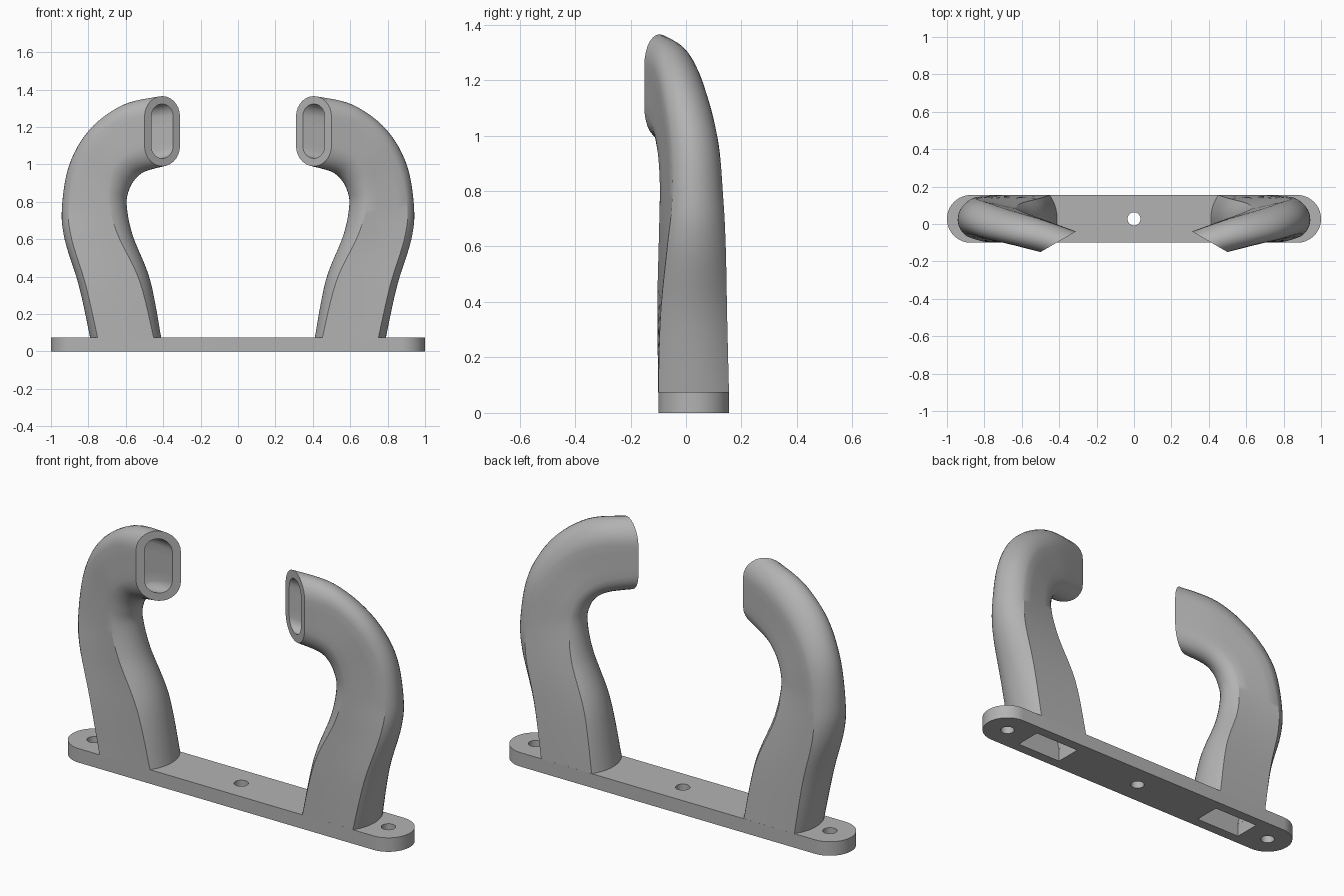
import bpy, bmesh, math
from mathutils import Vector

if "Cube" in bpy.data.objects:
    bpy.data.objects.remove(bpy.data.objects["Cube"], do_unlink=True)

GREY = (0.45, 0.45, 0.45, 1)
grey = bpy.data.materials.new("plain_grey")
grey.use_nodes = True
grey.diffuse_color = GREY
grey.node_tree.nodes["Principled BSDF"].inputs["Base Color"].default_value = GREY

MID_Y, HALF_Y, PLATE_H = 0.0275, 0.1275, 0.075
WALL = 0.055


def finish(name, bm):
    mesh = bpy.data.meshes.new(name)
    bm.to_mesh(mesh)
    bm.free()
    mesh.materials.append(grey)
    obj = bpy.data.objects.new(name, mesh)
    bpy.context.collection.objects.link(obj)
    bpy.ops.object.select_all(action='DESELECT')
    obj.select_set(True)
    bpy.context.view_layer.objects.active = obj
    bpy.ops.object.shade_smooth_by_angle(angle=math.radians(30))
    return obj


def arc(cx, r, start, end, n):
    angles = [start + (end - start) * i / n for i in range(n + 1)]
    return [(cx + r * math.cos(a), MID_Y + r * math.sin(a)) for a in angles]


# Base plate: rounded outline with screw holes and two square sockets
def base_plate():
    q = math.pi / 2
    end = 1 - HALF_Y
    loops = [arc(end, HALF_Y, -q, q, 32) + arc(-end, HALF_Y, q, 3 * q, 32)]
    loops += [arc(x, 0.035, 0, 4 * q, 32)[:-1] for x in (-end, 0, end)]
    hw, hy = 0.19 - WALL, HALF_Y - WALL
    for x in (-0.6, 0.6):
        loops.append([(x + i * hw, MID_Y + j * hy)
                      for i, j in ((-1, -1), (1, -1), (1, 1), (-1, 1))])
    curve = bpy.data.curves.new("plate_outline", 'CURVE')
    curve.dimensions, curve.fill_mode = '2D', 'BOTH'
    curve.extrude = PLATE_H / 2
    for loop in loops:
        spline = curve.splines.new('POLY')
        spline.points.add(len(loop) - 1)
        for p, (x, y) in zip(spline.points, loop):
            p.co = (x, y, 0, 1)
        spline.use_cyclic_u = True
    temp = bpy.data.objects.new("plate_outline", curve)
    bpy.context.collection.objects.link(temp)
    graph = bpy.context.evaluated_depsgraph_get()
    mesh = bpy.data.meshes.new_from_object(temp.evaluated_get(graph))
    bm = bmesh.new()
    bm.from_mesh(mesh)
    bpy.data.objects.remove(temp, do_unlink=True)
    bpy.data.meshes.remove(mesh)
    bmesh.ops.remove_doubles(bm, verts=bm.verts, dist=1e-5)
    bmesh.ops.translate(bm, verts=bm.verts, vec=(0, 0, PLATE_H / 2))
    bmesh.ops.recalc_face_normals(bm, faces=bm.faces)
    finish("base_plate", bm)


# Arm stations: inner edge, outer edge, half thickness vector, edge roundness
STATIONS = [
    ((.41, .0275, .07), (.79, .0275, .07), (0, .1275), 35),
    ((.47, .015, .38), (.85, .03, .35), (-.01, .12), 42),
    ((.565, 0, .62), (.925, .045, .60), (-.02, .105), 55),
    ((.60, -.015, .78), (.936, .055, .77), (-.03, .092), 65),
    ((.59, -.025, .86), (.895, .045, 1.0), (-.035, .087), 75),
    ((.56, -.04, .92), (.78, .01, 1.19), (-.05, .08), 83),
    ((.51, -.06, .96), (.60, -.035, 1.32), (-.07, .07), 88),
    ((.405, -.095, .99), (.405, -.095, 1.365), (-.095, .055), 90),
]


def smooth_stations(steps):
    rows = [Vector((*i, *o, *v, a)) for i, o, v, a in STATIONS]
    last = len(rows) - 1
    out = []
    for k in range(last):
        p0, p1, p2, p3 = (rows[min(max(k + d, 0), last)] for d in (-1, 0, 1, 2))
        for s in range(steps):
            t = s / steps
            m1, m2 = (p2 - p0) / 2, (p3 - p1) / 2
            out.append(p1 * (2 * t**3 - 3 * t**2 + 1) + m1 * (t**3 - 2 * t**2 + t)
                       + p2 * (3 * t**2 - 2 * t**3) + m2 * (t**3 - t**2))
    return out + [rows[-1]]


def section(row, progress, cavity):
    inner, outer = Vector(row[0:3]), Vector(row[3:6])
    v = Vector((row[6], row[7], 0))
    u = (outer - inner).normalized()
    a = math.radians(row[8])
    if cavity:
        wall = WALL - 0.013 * progress
        inner, outer = inner + u * wall, outer - u * wall
        v = v * (1 - wall / v.length)
        a *= 0.05 + 0.95 * progress
    depth = v.length * math.tan(a / 2)

    def cap(edge, out_dir, sign):
        pts = []
        for k in range(15):
            t = a * (k / 7 - 1)
            rise = depth * (math.cos(t) - math.cos(a)) / (1 - math.cos(a))
            pts.append(edge + out_dir * (rise - depth)
                       + v * (sign * math.sin(t) / math.sin(a)))
        return pts

    first, second = cap(outer, u, 1), cap(inner, -u, -1)

    def side(p, q):
        return [p.lerp(q, k / 4) for k in (1, 2, 3)]

    return first + side(first[-1], second[0]) + second + side(second[-1], first[0])


def bridge(bm, ring_a, ring_b):
    n = len(ring_a)
    for i in range(n):
        j = (i + 1) % n
        bm.faces.new((ring_a[i], ring_a[j], ring_b[j], ring_b[i]))


# Hollow arm that leans over and ends in a slanted oval opening
def arm(name, side):
    bm = bmesh.new()
    rows = smooth_stations(6)
    skins = []
    for cavity in (False, True):
        rings = []
        for k, row in enumerate(rows):
            pts = section(row, k / (len(rows) - 1), cavity)
            rings.append([bm.verts.new((p.x * side, p.y, p.z)) for p in pts])
        for lower, upper in zip(rings, rings[1:]):
            bridge(bm, lower, upper)
        skins.append(rings)
    for end in (0, -1):
        bridge(bm, skins[0][end], skins[1][end])
    bmesh.ops.recalc_face_normals(bm, faces=bm.faces)
    finish(name, bm)


base_plate()
arm("left_arm", 1)
arm("right_arm", -1)
